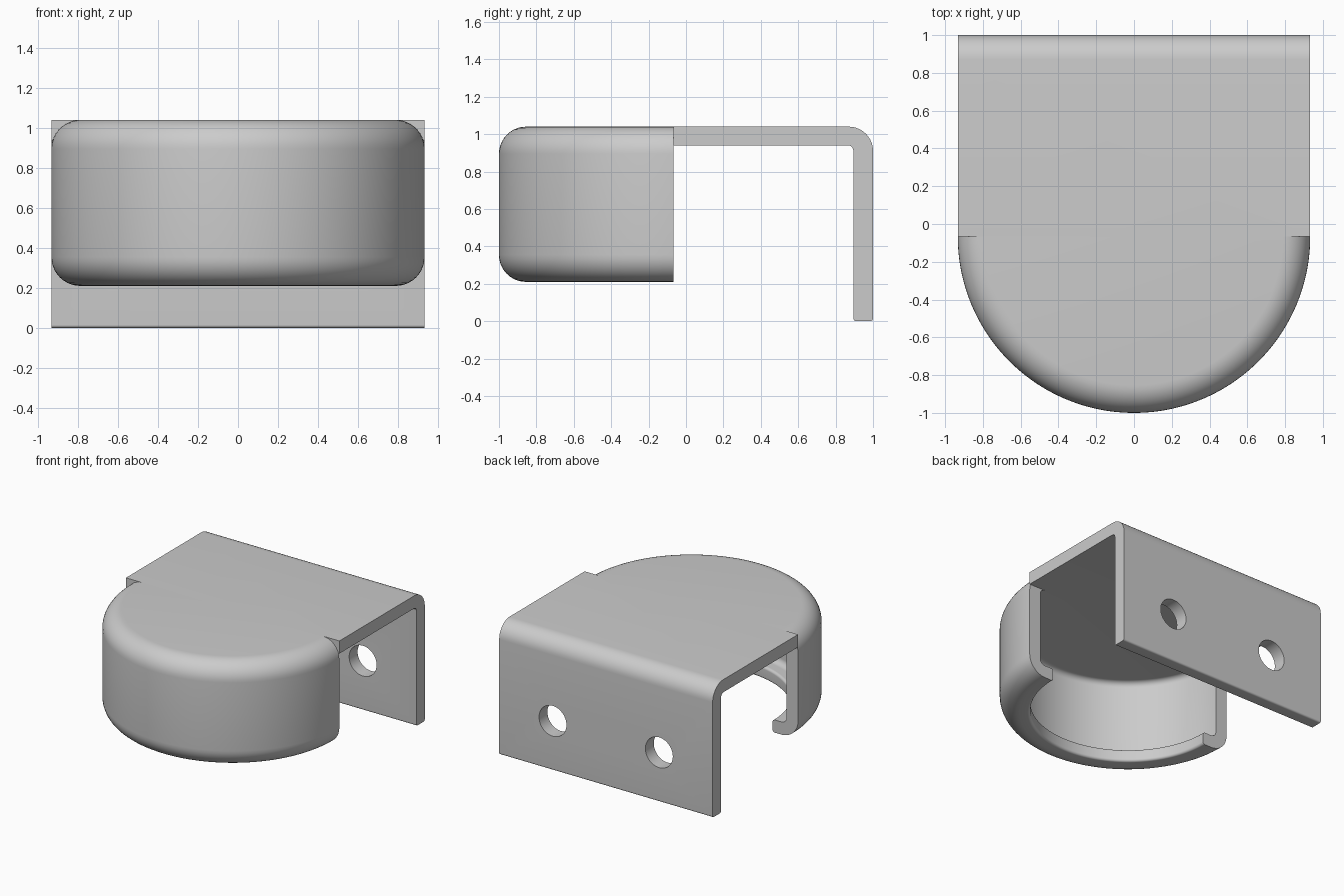
import bpy, bmesh
from math import pi, tan, radians
from mathutils import Vector, Matrix

if "Cube" in bpy.data.objects:
    bpy.data.objects.remove(bpy.data.objects["Cube"])

R, YC, T = 0.933, -0.067, 0.1   # cup radius, cup axis, sheet thickness
TOP = 1.04


def rounded(points, steps=10):
    """Turn (a, b, radius) corners into a polyline with filleted corners."""
    out = []
    n = len(points)
    for i, (a, b, r) in enumerate(points):
        p = Vector((a, b))
        if r == 0:
            out.append(p)
            continue
        u = (Vector(points[i - 1][:2]) - p).normalized()
        v = (Vector(points[(i + 1) % n][:2]) - p).normalized()
        d = r / tan(u.angle(v) / 2)
        centre = p + (u + v).normalized() * (r * r + d * d) ** 0.5
        start = (p + u * d - centre).normalized()
        end = (p + v * d - centre).normalized()
        for k in range(steps + 1):
            out.append(centre + start.slerp(end, k / steps) * r)
    return out


def finish(name, bm):
    bmesh.ops.recalc_face_normals(bm, faces=bm.faces[:])
    mesh = bpy.data.meshes.new(name)
    bm.to_mesh(mesh)
    bm.free()
    ob = bpy.data.objects.new(name, mesh)
    bpy.context.collection.objects.link(ob)
    return ob


# Half-round cup: profile with inward lip, spun half a turn
bm = bmesh.new()
profile = rounded([(0, TOP, 0), (R, TOP, 0.145), (R, 0.21, 0.145), (0.71, 0.21, 0.02),
                   (0.71, 0.31, 0.02), (R - T, 0.31, 0.045),
                   (R - T, TOP - T, 0.045), (0, TOP - T, 0)])
verts = [bm.verts.new((a, YC, b)) for a, b in profile]
edges = [bm.edges.new(pair) for pair in zip(verts, verts[1:])]
bmesh.ops.spin(bm, geom=verts + edges, cent=(0, YC, 0), axis=(0, 0, 1),
               angle=-pi, steps=96)
bmesh.ops.remove_doubles(bm, verts=bm.verts[:], dist=1e-5)
bmesh.ops.holes_fill(bm, edges=[e for e in bm.edges if e.is_boundary], sides=0)
cup = finish("cup_cover", bm)

# Bent plate: L profile extruded across the width
bm = bmesh.new()
profile = rounded([(YC, TOP, 0), (1, TOP, 0.13), (1, 0, 0.015), (0.895, 0, 0.015),
                   (0.895, TOP - T, 0.03), (YC, TOP - T, 0)])
face = bm.faces.new([bm.verts.new((-R, a, b)) for a, b in profile])
side = bmesh.ops.extrude_face_region(bm, geom=[face], use_keep_orig=True)
bmesh.ops.translate(bm, vec=(2 * R, 0, 0),
                    verts=[g for g in side["geom"] if isinstance(g, bmesh.types.BMVert)])
bracket = finish("cover_bracket", bm)

# Screw hole cutters
bm = bmesh.new()
for x in (-0.465, 0.465):
    bmesh.ops.create_cone(bm, cap_ends=True, segments=48, radius1=0.12, radius2=0.12, depth=0.4,
                          matrix=Matrix.Translation((x, 0.95, 0.39)) @ Matrix.Rotation(pi / 2, 4, 'X'))
holes = finish("hole_cutter", bm)
holes.hide_render = True

# Join cup and bracket, cut the holes, shade smooth
bpy.context.view_layer.objects.active = bracket
bracket.select_set(True)
for tool, operation in ((cup, 'UNION'), (holes, 'DIFFERENCE')):
    mod = bracket.modifiers.new(operation, 'BOOLEAN')
    mod.object, mod.operation, mod.solver = tool, operation, 'EXACT'
    bpy.ops.object.modifier_apply(modifier=mod.name)
    bpy.data.objects.remove(tool)
bpy.ops.object.shade_smooth_by_angle(angle=radians(30))
